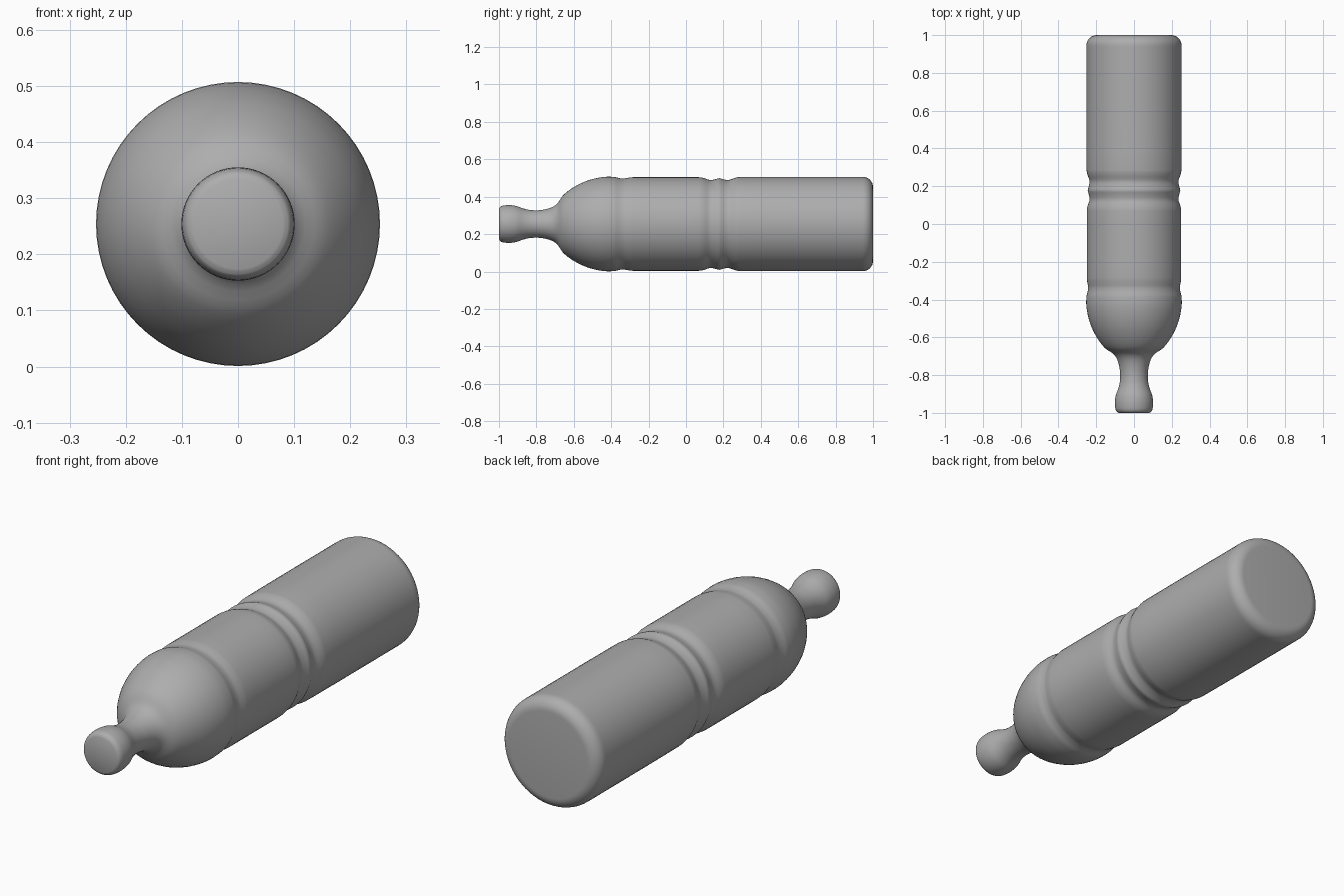
import bpy, bmesh, math

cube = bpy.data.objects.get("Cube")
if cube:
    bpy.data.objects.remove(cube, do_unlink=True)

grey = bpy.data.materials.new("plain_grey")
grey.use_nodes = True
colour = (0.42, 0.42, 0.42, 1)
grey.diffuse_color = colour
grey.node_tree.nodes["Principled BSDF"].inputs["Base Color"].default_value = colour

AXIS_Z = 0.254
SEGMENTS = 64

# Bottle outline as (y, radius), from the mouth to the base
cap = [(-1.0, 0.0), (-1.0, 0.08)]
outline = [
    (-1.0, 0.08), (-0.993, 0.092), (-0.975, 0.099), (-0.945, 0.101), (-0.91, 0.097),
    (-0.87, 0.083), (-0.835, 0.075), (-0.80, 0.073), (-0.76, 0.077),
    (-0.72, 0.088), (-0.69, 0.107), (-0.66, 0.15), (-0.63, 0.177), (-0.59, 0.203),
    (-0.54, 0.227), (-0.48, 0.245), (-0.42, 0.253), (-0.385, 0.252),
    (-0.355, 0.245), (-0.335, 0.243), (-0.315, 0.246), (-0.285, 0.25),
    (-0.1, 0.25), (0.07, 0.25), (0.095, 0.246), (0.13, 0.235), (0.155, 0.239),
    (0.178, 0.245), (0.20, 0.239), (0.225, 0.235), (0.26, 0.246), (0.285, 0.251),
    (0.6, 0.252), (0.935, 0.252),
]
# Rounded heel and flat base
heel = [(0.945 + 0.055 * math.sin(a), 0.197 + 0.055 * math.cos(a))
        for a in (i * math.pi / 16 for i in range(9))]


def smooth_path(pts, steps=3):
    """Monotone cubic interpolation of radius along y, so flats stay flat."""
    slopes = [(b[1] - a[1]) / max(b[0] - a[0], 1e-6) for a, b in zip(pts, pts[1:])]
    tan = [slopes[0]]
    for s, t in zip(slopes, slopes[1:]):
        tan.append(0 if s * t <= 0 else 2 * s * t / (s + t))
    tan.append(slopes[-1])
    out = []
    for i, (a, b) in enumerate(zip(pts, pts[1:])):
        h = b[0] - a[0]
        for k in range(steps):
            t = k / steps
            r = ((2*t**3 - 3*t**2 + 1) * a[1] + (t**3 - 2*t**2 + t) * h * tan[i]
                 + (3*t**2 - 2*t**3) * b[1] + (t**3 - t**2) * h * tan[i + 1])
            out.append((a[0] + h * t, r))
    return out + [pts[-1]]


def lathe(name, profile):
    """Spin a profile around the horizontal bottle axis and close both ends."""
    bm = bmesh.new()
    rings = []
    for y, r in profile:
        rings.append([bm.verts.new((r * math.cos(a), y, AXIS_Z + r * math.sin(a)))
                      for a in (2 * math.pi * i / SEGMENTS for i in range(SEGMENTS))])
    for lower, upper in zip(rings, rings[1:]):
        for i in range(SEGMENTS):
            j = (i + 1) % SEGMENTS
            bm.faces.new((lower[i], lower[j], upper[j], upper[i]))
    bm.faces.new(rings[0])
    bm.faces.new(rings[-1])
    bmesh.ops.recalc_face_normals(bm, faces=bm.faces)
    mesh = bpy.data.meshes.new(name)
    bm.to_mesh(mesh)
    bm.free()
    mesh.materials.append(grey)
    obj = bpy.data.objects.new(name, mesh)
    bpy.context.collection.objects.link(obj)
    return obj


bottle = lathe("bottle", smooth_path(outline) + heel)

bpy.ops.object.select_all(action="DESELECT")
bottle.select_set(True)
bpy.context.view_layer.objects.active = bottle
bpy.ops.object.shade_smooth_by_angle(angle=math.radians(40))
